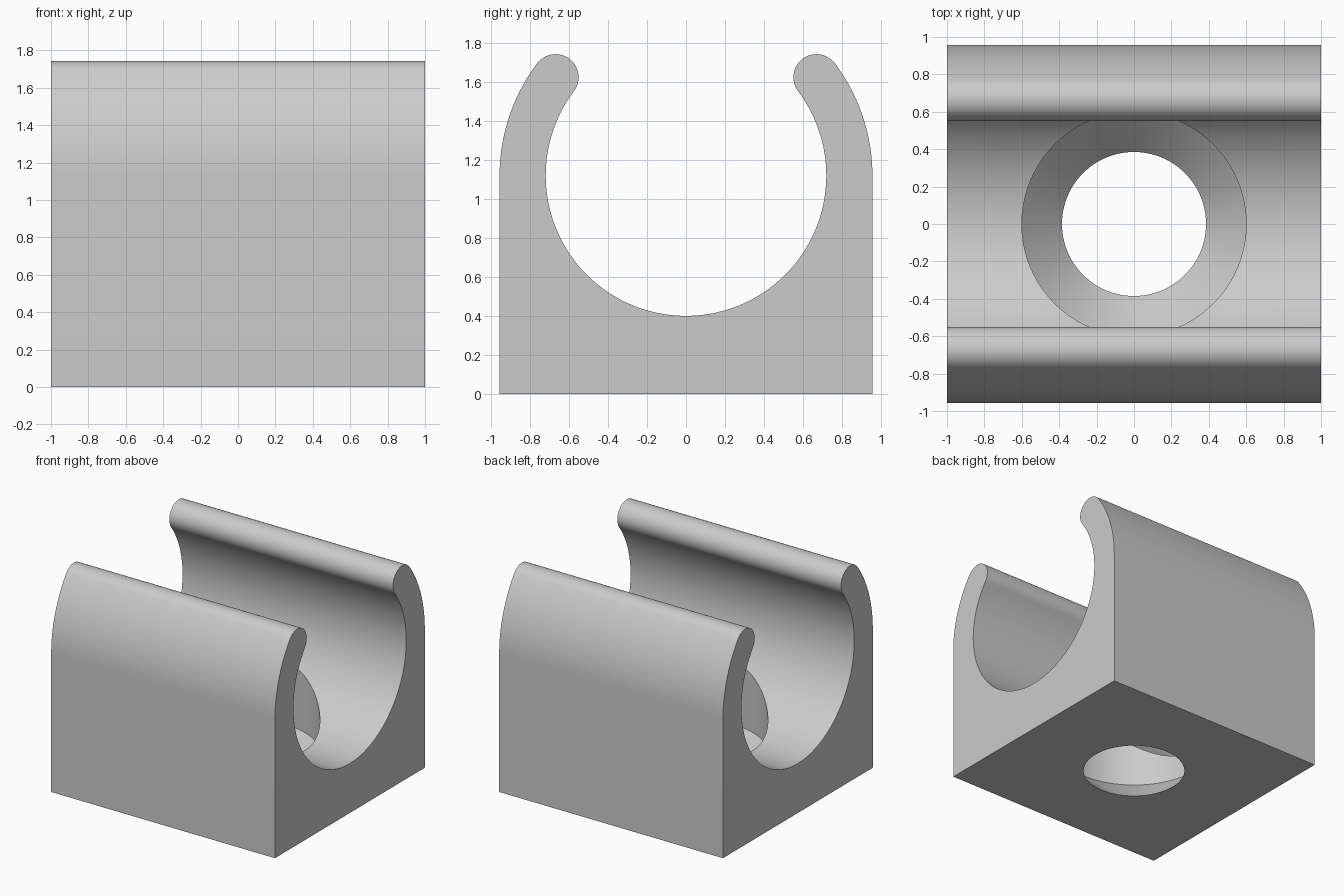
import bpy, bmesh
from math import cos, sin, pi, radians

if "Cube" in bpy.data.objects:
    bpy.data.objects.remove(bpy.data.objects["Cube"])

WIDTH = 2.0
AXIS_Z = 1.12              # height of the cradle axis
INNER, OUTER = 0.72, 0.957
MID = (INNER + OUTER) / 2
TIP = (OUTER - INNER) / 2
TIP_ANGLE = radians(37)    # where the arms end

grey = bpy.data.materials.new("plain grey")
grey.use_nodes = True
grey.diffuse_color = (0.6, 0.6, 0.6, 1)
grey.node_tree.nodes["Principled BSDF"].inputs["Base Color"].default_value = grey.diffuse_color


def arc(cy, cz, r, a0, a1, n):
    steps = [a0 + (a1 - a0) * i / n for i in range(n + 1)]
    return [(cy + r * cos(a), cz + r * sin(a)) for a in steps]


def make_object(name, bm):
    bmesh.ops.remove_doubles(bm, verts=bm.verts, dist=1e-5)
    bmesh.ops.recalc_face_normals(bm, faces=bm.faces)
    mesh = bpy.data.meshes.new(name)
    bm.to_mesh(mesh)
    bm.free()
    mesh.materials.append(grey)
    obj = bpy.data.objects.new(name, mesh)
    bpy.context.collection.objects.link(obj)
    return obj


# Clip body: half outline with outer arm, rounded tip and inner cradle, mirrored in y
half = [(OUTER, 0)]
half += arc(0, AXIS_Z, OUTER, 0, TIP_ANGLE, 20)
half += arc(MID * cos(TIP_ANGLE), AXIS_Z + MID * sin(TIP_ANGLE), TIP,
            TIP_ANGLE, TIP_ANGLE + pi, 24)[1:]
half += arc(0, AXIS_Z, INNER, TIP_ANGLE, -pi / 2, 64)[1:]
outline = half + [(-y, z) for y, z in reversed(half[:-1])]

bm = bmesh.new()
face = bm.faces.new([bm.verts.new((-WIDTH / 2, y, z)) for y, z in outline])
side = bmesh.ops.extrude_face_region(bm, geom=[face])
verts = [g for g in side["geom"] if isinstance(g, bmesh.types.BMVert)]
bmesh.ops.translate(bm, verts=verts, vec=(WIDTH, 0, 0))
body = make_object("clip_body", bm)

# Countersunk screw hole: cone through the floor, straight bore above it
SEAT_Z, HOLE, HEAD = 0.22, 0.385, 0.6
slope = (HEAD - HOLE) / SEAT_Z
DROP = 0.1
bm = bmesh.new()
rings = []
for r, z in ((HOLE - slope * DROP, -DROP), (HEAD, SEAT_Z), (HEAD, AXIS_Z)):
    rings.append([bm.verts.new((r * cos(a), r * sin(a), z))
                  for a in (2 * pi * i / 96 for i in range(96))])
for low, high in zip(rings, rings[1:]):
    for i in range(96):
        j = (i + 1) % 96
        bm.faces.new((low[i], low[j], high[j], high[i]))
bm.faces.new(rings[0])
bm.faces.new(rings[-1])
cutter = make_object("screw_hole_cutter", bm)

# Cut the hole and smooth the curved faces
cut = body.modifiers.new("screw hole", "BOOLEAN")
cut.operation = "DIFFERENCE"
cut.solver = "EXACT"
cut.object = cutter
bpy.context.view_layer.objects.active = body
body.select_set(True)
bpy.ops.object.modifier_apply(modifier=cut.name)
bpy.data.objects.remove(cutter)
bpy.ops.object.shade_smooth_by_angle(angle=radians(30))
